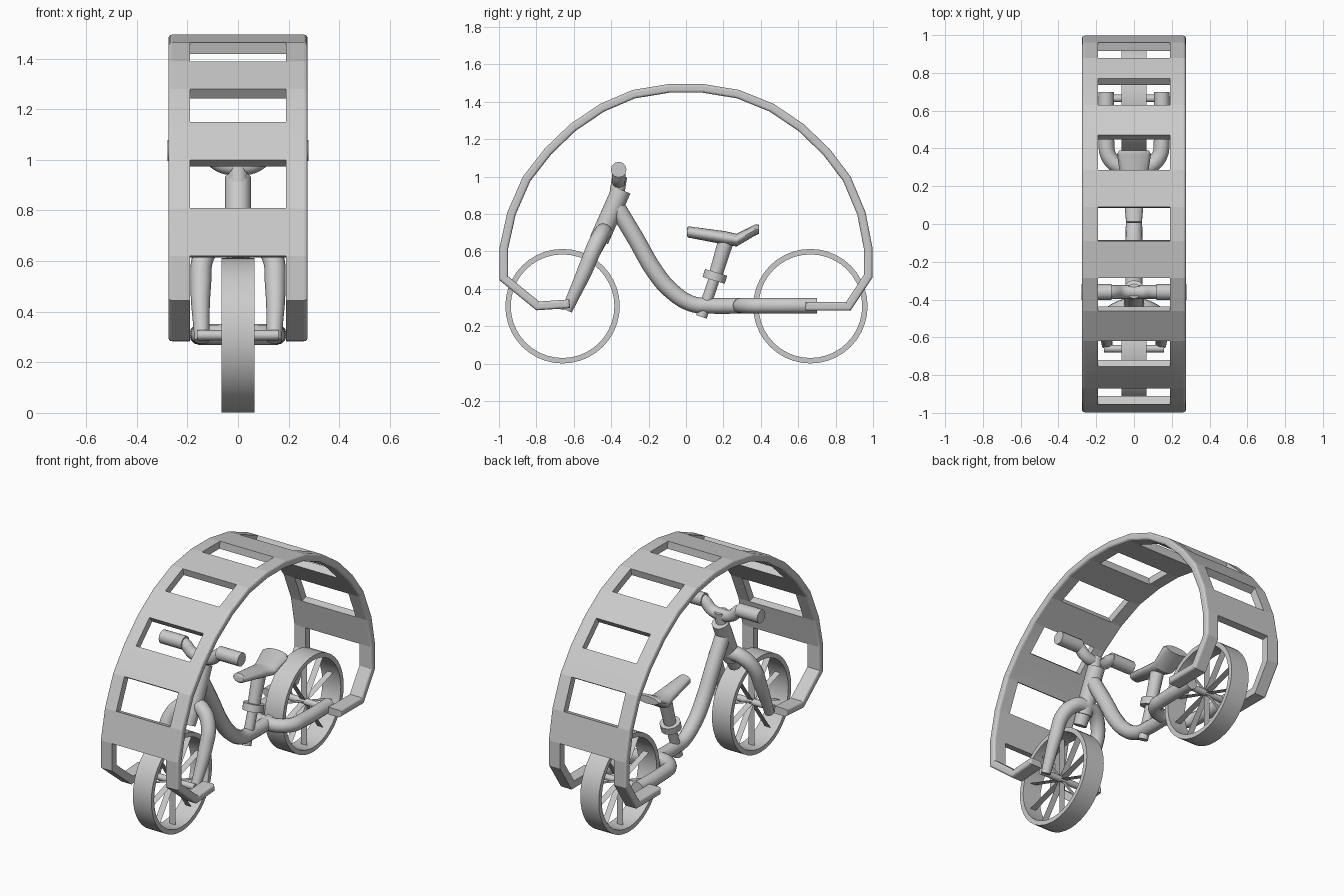
import bpy, bmesh, math
from mathutils import Vector

if "Cube" in bpy.data.objects:
    bpy.data.objects.remove(bpy.data.objects["Cube"])


def add_object(name, mesh, smooth=True):
    ob = bpy.data.objects.new(name, mesh)
    bpy.context.collection.objects.link(ob)
    bpy.ops.object.select_all(action='DESELECT')
    ob.select_set(True)
    bpy.context.view_layer.objects.active = ob
    if smooth:
        bpy.ops.object.shade_smooth_by_angle(angle=math.radians(40))
    return ob


def bm_object(name, bm, smooth=True):
    mesh = bpy.data.meshes.new(name)
    bm.normal_update()
    bm.to_mesh(mesh)
    bm.free()
    return add_object(name, mesh, smooth)


def tube(name, pts, radii, handle='AUTO'):
    """Capped round tube through points, one radius per point."""
    cu = bpy.data.curves.new(name + "_path", 'CURVE')
    cu.dimensions = '3D'
    cu.bevel_depth = 1.0
    cu.bevel_resolution = 4
    cu.resolution_u = 6
    cu.use_fill_caps = True
    sp = cu.splines.new('BEZIER')
    sp.bezier_points.add(len(pts) - 1)
    for bp, p, r in zip(sp.bezier_points, pts, radii):
        bp.co = p
        bp.radius = r
        bp.handle_left_type = bp.handle_right_type = handle
    tmp = bpy.data.objects.new(name + "_tmp", cu)
    bpy.context.collection.objects.link(tmp)
    dg = bpy.context.evaluated_depsgraph_get()
    mesh = bpy.data.meshes.new_from_object(tmp.evaluated_get(dg))
    bpy.data.objects.remove(tmp)
    return add_object(name, mesh)


def rod(name, a, b, r1, r2=None):
    return tube(name, [a, b], [r1, r2 or r1], 'VECTOR')


# Wheels: wide rim, flat spokes, axle
def wheel(prefix, y, z=0.307, ro=0.306, ri=0.277, w=0.065, n=40):
    prof = [(-w, ro), (w, ro), (w, ri), (-w, ri)]
    bm = bmesh.new()
    rings = []
    for i in range(n):
        a = 2 * math.pi * i / n
        rings.append([bm.verts.new((x, y + r * math.sin(a), z - r * math.cos(a))) for x, r in prof])
    for i in range(n):
        p, q = rings[i], rings[(i + 1) % n]
        for k in range(4):
            bm.faces.new((p[k], p[(k + 1) % 4], q[(k + 1) % 4], q[k]))
    bmesh.ops.recalc_face_normals(bm, faces=bm.faces)
    bm_object(prefix + "_rim", bm)
    bm = bmesh.new()
    for i in range(10):
        a = 2 * math.pi * i / 10
        bm.faces.new([bm.verts.new((x, y + r * math.sin(a), z - r * math.cos(a)))
                      for x, r in ((-.02, .015), (.02, .015), (.02, ri), (-.02, ri))])
    bm_object(prefix + "_spokes", bm, False)
    rod(prefix + "_axle", (-.16, y, z), (.16, y, z), .02)


wheel("front_wheel", -0.66)
wheel("rear_wheel", 0.665)

# Arched canopy: two rails joined by alternating panels
outer = [(-.62, .297), (-.80, .285), (-.997, .445), (-.997, .62), (-.955, .81), (-.872, 1.0),
         (-.755, 1.15), (-.62, 1.28), (-.46, 1.388), (-.285, 1.463), (-.09, 1.495),
         (.09, 1.495), (.285, 1.463), (.47, 1.388), (.63, 1.28), (.77, 1.145), (.88, 1.0),
         (.96, .81), (.997, .62), (.997, .46), (.88, .283), (.64, .283)]
bm = bmesh.new()
grid = [[bm.verts.new((x, y, z)) for x in (-.275, -.19, .19, .275)] for y, z in outer]
for i in range(len(outer) - 1):
    for c in range(3):
        if c == 1 and not (3 <= i <= 17 and i % 2 == 1):
            continue
        p, q = grid[i], grid[i + 1]
        bm.faces.new((p[c], p[c + 1], q[c + 1], q[c]))
bmesh.ops.recalc_face_normals(bm, faces=bm.faces)
bm.faces.ensure_lookup_table()
bm.normal_update()
top = max(bm.faces, key=lambda f: f.calc_center_median().z)
if top.normal.z < 0:
    bmesh.ops.reverse_faces(bm, faces=bm.faces)
canopy = bm_object("arched_canopy", bm, False)
sol = canopy.modifiers.new("thickness", 'SOLIDIFY')
sol.thickness = 0.046
sol.offset = -1
sol.use_even_offset = True
bpy.ops.object.modifier_apply(modifier=sol.name)
bm = bmesh.new()
bm.from_mesh(canopy.data)
edges = [e for e in bm.edges if all(abs(v.co.x) > .27 for v in e.verts)
         and len(e.link_faces) == 2 and e.calc_face_angle() > 1]
bmesh.ops.bevel(bm, geom=edges, offset=.014, segments=3, profile=.5, affect='EDGES')
bm.to_mesh(canopy.data)
bm.free()
bpy.ops.object.shade_smooth_by_angle(angle=math.radians(9))

# Forks: front legs taper down, rear stays run level
for side, s in (("left", -1), ("right", 1)):
    tube("front_fork_" + side,
         [(0, -.435, .71), (s * .07, -.45, .695), (s * .135, -.49, .62), (s * .147, -.535, .51), (s * .143, -.637, .285)],
         [.045, .045, .043, .041, .029])
    tube("rear_stay_" + side,
         [(0, .29, .31), (s * .07, .3, .31), (s * .132, .355, .31), (s * .147, .45, .31), (s * .147, .70, .31)],
         [.042] * 5)

# Head tube, stem and handlebar
rod("steerer", (0, -.495, .6), (0, -.435, .73), .04, .05)
rod("head_tube", (0, -.465, .66), (0, -.345, .93), .052)
rod("stem", (0, -.375, .87), (0, -.355, 1.0), .04)
tube("handlebar", [(-.19, -.36, 1.04), (-.13, -.36, 1.035), (-.065, -.36, .985), (0, -.36, .975),
                   (.065, -.36, .985), (.13, -.36, 1.035), (.19, -.36, 1.04)], [.036] * 7)
for side, s in (("left", -1), ("right", 1)):
    rod("grip_" + side, (s * .12, -.36, 1.037), (s * .278, -.36, 1.037), .042)

# Swooping main frame tube
tube("main_frame", [(0, -.375, .845), (0, -.27, .67), (0, -.165, .49), (0, -.085, .395), (0, .03, .32), (0, .12, .31), (0, .32, .31)],
     [.046, .046, .046, .045, .043, .042, .042])

# Seat post and collar
rod("seat_post_lower", (0, .082, .25), (0, .16, .48), .03)
rod("seat_post_upper", (0, .155, .465), (0, .215, .66), .036, .042)
rod("seat_collar", (0, .148, .445), (0, .161, .488), .062)

# Saddle: loft from narrow nose to upturned wide tail
sections = [(.005, .703, .036, .022), (.012, .704, .042, .03), (.21, .672, .06, .036),
            (.27, .66, .075, .034), (.37, .715, .09, .03), (.39, .718, .078, .024)]
bm = bmesh.new()
n = 20
rings = [[bm.verts.new((hx * math.cos(2 * math.pi * i / n), y, z + hz * math.sin(2 * math.pi * i / n)))
          for i in range(n)] for y, z, hx, hz in sections]
for p, q in zip(rings, rings[1:]):
    for i in range(n):
        bm.faces.new((p[i], p[(i + 1) % n], q[(i + 1) % n], q[i]))
bm.faces.new(rings[0])
bm.faces.new(rings[-1])
bmesh.ops.recalc_face_normals(bm, faces=bm.faces)
bm_object("seat", bm)
